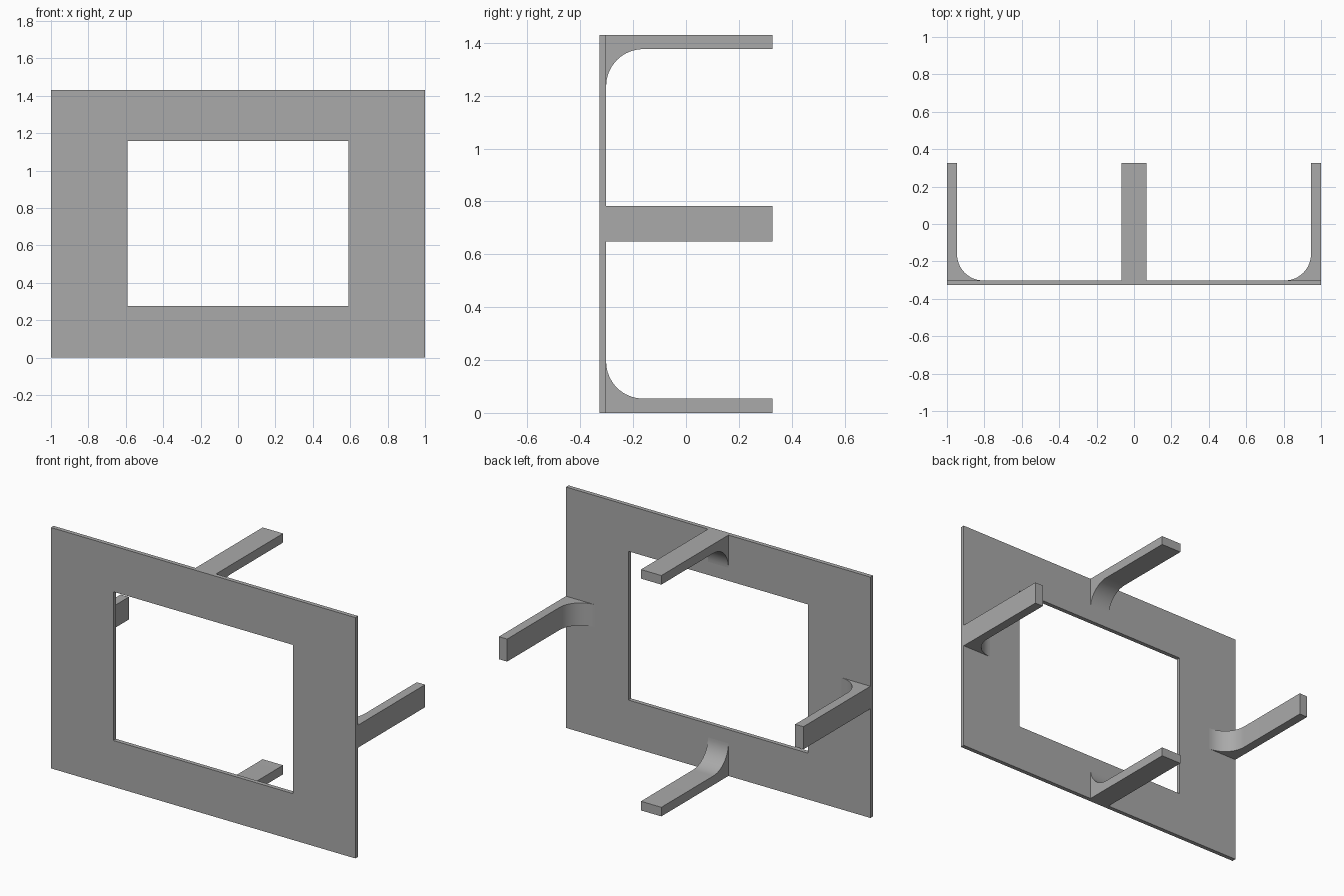
import bpy, bmesh, math
from mathutils import Vector

cube = bpy.data.objects.get("Cube")
if cube:
    bpy.data.objects.remove(cube, do_unlink=True)

HALF_W, HEIGHT = 1.0, 1.43
FRONT, BACK, TIP = -0.327, -0.302, 0.327
THICK, WIDTH, FILLET = 0.054, 0.134, 0.14
MID = HEIGHT / 2

grey = bpy.data.materials.new("plain grey")
grey.use_nodes = True
grey.diffuse_color = (0.4, 0.4, 0.4, 1)
grey.node_tree.nodes["Principled BSDF"].inputs["Base Color"].default_value = (0.4, 0.4, 0.4, 1)


def extrude_faces(name, loops, offset):
    """Make a solid by extruding flat faces along an offset."""
    bm = bmesh.new()
    for loop in loops:
        bm.faces.new([bm.verts.new(p) for p in loop])
    bmesh.ops.remove_doubles(bm, verts=bm.verts, dist=1e-5)
    bmesh.ops.recalc_face_normals(bm, faces=bm.faces)
    original = bm.faces[:]
    ext = bmesh.ops.extrude_face_region(bm, geom=original, use_keep_orig=True)
    moved = [g for g in ext["geom"] if isinstance(g, bmesh.types.BMVert)]
    bmesh.ops.translate(bm, verts=moved, vec=offset)
    bmesh.ops.recalc_face_normals(bm, faces=bm.faces)
    mesh = bpy.data.meshes.new(name)
    bm.to_mesh(mesh)
    bm.free()
    mesh.materials.append(grey)
    obj = bpy.data.objects.new(name, mesh)
    bpy.context.collection.objects.link(obj)
    return obj


# Front plate with a rectangular window
def rectangle(half_x, low, high):
    return [Vector((x, FRONT, z)) for x, z in
            ((-half_x, low), (half_x, low), (half_x, high), (-half_x, high))]


outer = rectangle(HALF_W, 0, HEIGHT)
inner = rectangle(0.59, 0.275, 1.158)
ring = [(outer[i], outer[(i + 1) % 4], inner[(i + 1) % 4], inner[i]) for i in range(4)]
extrude_faces("front_plate", ring, Vector((0, BACK - FRONT, 0)))

# Arm profile: distance in from the plate edge, then depth, with a filleted root
profile = [(0, BACK), (0, TIP), (THICK, TIP)]
for i in range(17):
    a = math.pi + math.pi / 2 * i / 16
    profile.append((THICK + FILLET * (1 + math.cos(a)), BACK + FILLET * (1 + math.sin(a))))

# One arm at the middle of each plate edge
arms = {
    "left_arm": ((HALF_W, 0, MID), (-1, 0, 0)),
    "right_arm": ((-HALF_W, 0, MID), (1, 0, 0)),
    "top_arm": ((0, 0, HEIGHT), (0, 0, -1)),
    "bottom_arm": ((0, 0, 0), (0, 0, 1)),
}
for name, (edge, inward) in arms.items():
    edge, inward, depth = Vector(edge), Vector(inward), Vector((0, 1, 0))
    across = inward.cross(depth) * WIDTH
    loop = [edge + inward * d + depth * y - across / 2 for d, y in profile]
    arm = extrude_faces(name, [loop], across)
    bpy.ops.object.select_all(action='DESELECT')
    arm.select_set(True)
    bpy.context.view_layer.objects.active = arm
    bpy.ops.object.shade_smooth_by_angle(angle=math.radians(30))
